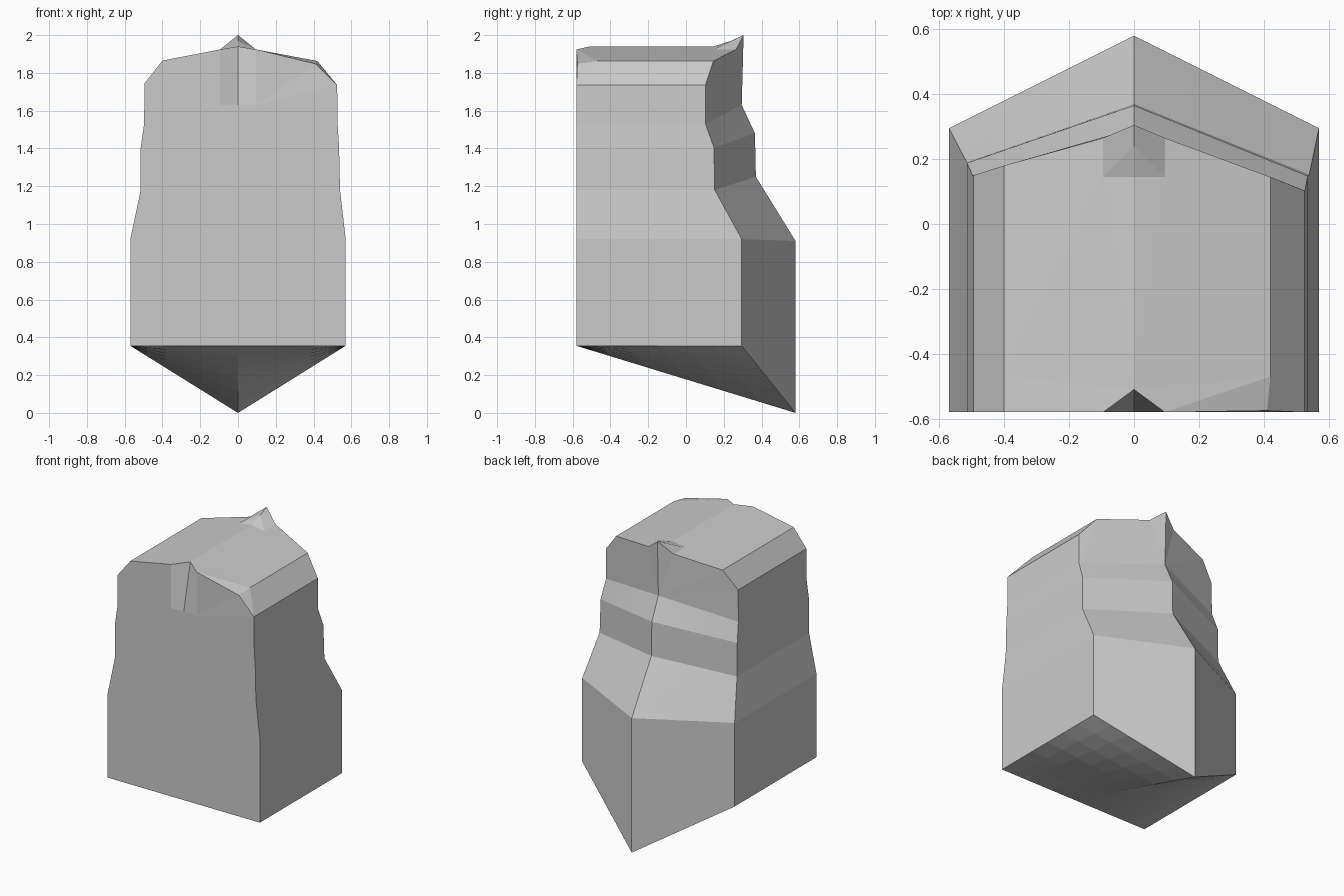
import bpy
import bmesh
from mathutils import Vector

cube = bpy.data.objects.get("Cube")
if cube:
    bpy.data.objects.remove(cube, do_unlink=True)

FRONT = -0.58
GRID = 6
bm = bmesh.new()


def face(*points):
    return bm.faces.new([bm.verts.new(p) for p in points])


def patch(a, b, c, d):
    """Evenly divided four-sided surface between corners a, b, c, d."""
    a, b, c, d = map(Vector, (a, b, c, d))
    rows = []
    for i in range(GRID + 1):
        start, end = a.lerp(d, i / GRID), b.lerp(c, i / GRID)
        rows.append([bm.verts.new(start.lerp(end, j / GRID)) for j in range(GRID + 1)])
    for low, high in zip(rows, rows[1:]):
        for j in range(GRID):
            bm.faces.new((low[j], low[j + 1], high[j + 1], high[j]))


# Body levels: each side's corner, and the ridge down the middle of the back
left = [(0.57, 0.295, 0.355), (0.57, 0.295, 0.92), (0.54, 0.152, 1.18),
        (0.535, 0.148, 1.405), (0.527, 0.103, 1.53), (0.525, 0.103, 1.735)]
right = [(-0.57, 0.295, 0.355), (-0.57, 0.295, 0.92), (-0.515, 0.19, 1.18),
         (-0.515, 0.188, 1.405), (-0.497, 0.15, 1.53), (-0.495, 0.15, 1.745)]
ridge = [(0, 0.58, 0), (0, 0.58, 0.91), (0, 0.37, 1.25),
         (0, 0.365, 1.48), (0, 0.295, 1.63)]


def at_front(p):
    return (p[0], FRONT, p[2])


# Roof points shared by the front groove and the peak at the back
groove_top = (0, -0.51, 1.94)
groove_foot = (0, FRONT, 1.63)
peak = (0, 0.305, 2.0)
peak_front = (0, 0.24, 1.97)
roof_mid = (0, 0.145, 1.94)
front_outline = []

for corners, side in ((left, 1), (right, -1)):
    x = 0.095 * side
    eave = (0.42, 0.145, 1.863) if side > 0 else (-0.4, 0.18, 1.865)
    eave_front = (0.41, FRONT + 0.005, 1.848) if side > 0 else at_front(eave)
    eave_near = (eave[0], -0.47, eave[2])
    groove_edge = (x, FRONT, 1.924)
    groove_low = (x, FRONT, 1.63)
    wing_front, wing_back = (x, 0.145, 1.924), (x, 0.265, 1.924)

    # Side walls and stepped back
    for low, high in zip(corners, corners[1:]):
        patch(at_front(low), low, high, at_front(high))
    for i in range(len(ridge) - 1):
        patch(corners[i], ridge[i], ridge[i + 1], corners[i + 1])
    face(corners[4], ridge[4], peak, wing_back, eave, corners[5])

    # Underside sloping down to the back point
    patch((0, FRONT, 0.355), at_front(corners[0]), corners[0], ridge[0])

    # Chamfer, with a dented front corner on the left
    top = corners[5]
    face(at_front(top), top, eave, eave_near, eave_front)

    # Roof, groove and peak
    face(eave_front, eave_near, groove_edge)
    face(eave_near, eave, wing_back, wing_front, roof_mid, groove_top, groove_edge)
    face(groove_low, groove_foot, groove_top, groove_edge)
    face(wing_front, peak_front, peak, wing_back)
    face(wing_front, roof_mid, peak_front)

    # Half of the front wall
    face((0, FRONT, 0.355), *[at_front(c) for c in corners],
         eave_front, groove_edge, groove_low, groove_foot)

bmesh.ops.remove_doubles(bm, verts=bm.verts, dist=0.0005)
bmesh.ops.triangulate(bm, faces=[f for f in bm.faces if len(f.verts) > 4])
bmesh.ops.recalc_face_normals(bm, faces=bm.faces)

mesh = bpy.data.meshes.new("stone_block")
bm.to_mesh(mesh)
bm.free()
block = bpy.data.objects.new("stone_block", mesh)
bpy.context.collection.objects.link(block)

# Plain grey stone
grey = bpy.data.materials.new("light_grey")
grey.use_nodes = True
colour = (0.6, 0.6, 0.6, 1)
grey.diffuse_color = colour
grey.node_tree.nodes["Principled BSDF"].inputs["Base Color"].default_value = colour
mesh.materials.append(grey)
